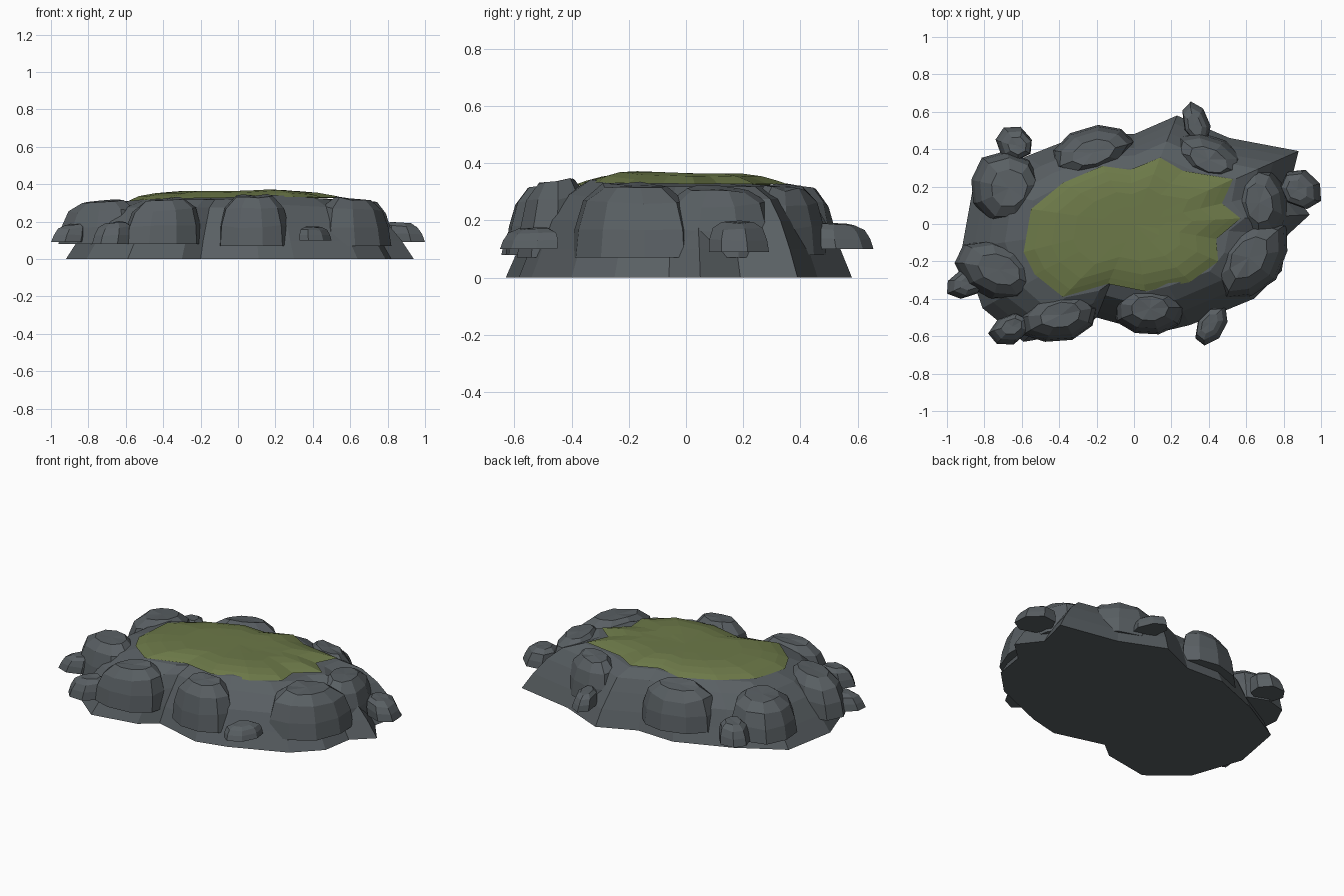
import bpy, bmesh, random
from math import sin, cos, tau, radians, exp, hypot
from mathutils import Vector
from mathutils.bvhtree import BVHTree

if "Cube" in bpy.data.objects:
    bpy.data.objects.remove(bpy.data.objects["Cube"])

random.seed(4)


def material(name, color):
    m = bpy.data.materials.new(name)
    m.diffuse_color = (*color, 1)
    m.use_nodes = True
    m.node_tree.nodes["Principled BSDF"].inputs["Base Color"].default_value = m.diffuse_color
    return m


slate = material("slate", (0.1, 0.115, 0.125))
moss = material("moss", (0.15, 0.19, 0.065))


def loft(name, rings, mat, close_bottom=True):
    """Joins rings of equal length from bottom to top and caps them."""
    bm = bmesh.new()
    loops = [[bm.verts.new(p) for p in ring] for ring in rings]
    n = len(loops[0])
    for a, b in zip(loops, loops[1:]):
        for i in range(n):
            j = (i + 1) % n
            bm.faces.new((a[i], a[j], b[j], b[i]))
    # fan cap on top, single face below
    mid = sum((v.co for v in loops[-1]), Vector()) / n
    c = bm.verts.new(mid)
    for i in range(n):
        bm.faces.new((loops[-1][i], loops[-1][(i + 1) % n], c))
    if close_bottom:
        bm.faces.new(loops[0][::-1])
    bm.normal_update()
    tree = BVHTree.FromBMesh(bm)
    me = bpy.data.meshes.new(name)
    bm.to_mesh(me)
    bm.free()
    me.materials.append(mat)
    ob = bpy.data.objects.new(name, me)
    bpy.context.collection.objects.link(ob)
    return tree


# stone mound: the ground outline shrinks and rises ring by ring
outline = [(.94, .05), (.83, .19), (.88, .39), (.51, .46), (.23, .58), (0, .48),
           (-.25, .49), (-.58, .36), (-.86, .2), (-.92, -.13), (-.81, -.45),
           (-.59, -.63), (-.30, -.58), (-.2, -.5), (.11, -.585), (.3, -.54),
           (.64, -.40), (.79, -.25), (.82, -.06)]


def bump(x, y):
    return .035 * exp(-((x - .25) ** 2 + (y + .28) ** 2) / .02)


steps = [(1, 0), (.93, .1), (.85, .2), (.75, .275), (.62, .318), (.3, .33)]
rings = []
for f, z in steps:
    ring = []
    for x, y in outline:
        k = f * (random.uniform(.98, 1.02) if .1 < z else 1)
        ring.append((x * k, y * k, z + (bump(x * k, y * k) if z > .25 else 0)))
    rings.append(ring)
mound = loft("stone_mound", rings, slate)


# moss cover: its edge lies on the mound, its middle is a low plateau
edge = [(-.59, -.15), (-.53, -.27), (-.38, -.39), (-.14, -.32), (.06, -.36), (.3, -.31),
        (.45, -.2), (.44, -.08), (.57, .03), (.47, .11), (.53, .24), (.26, .285),
        (.14, .355), (-.02, .29), (-.17, .31), (-.38, .22), (-.55, .08)]


def ground(x, y):
    return mound.ray_cast(Vector((x, y, 2)), Vector((0, 0, -1)))[0].z


rings = []
for f, lift in ((1, .008), (.9, .018), (.75, .03), (.55, .035), (.3, .034)):
    rings.append([(x * f, y * f, min(ground(x * f, y * f) + lift, .372)) for x, y in edge])
loft("moss_cover", rings, moss, False)


# boulders: faceted domes with flat bottoms, fitted to their plan extents
def boulder(name, x0, x1, y0, y1, z0, z1, aspect=1, turn=0, n=9):
    a = radians(turn)
    jit = [random.uniform(.95, 1.05) for _ in range(n)]
    off = random.uniform(-.2, .2)
    pts = []
    for i in range(n):
        t = tau * (i + off) / n
        u, v = cos(t) * jit[i] * aspect, sin(t) * jit[i]
        pts.append((u * cos(a) - v * sin(a), u * sin(a) + v * cos(a)))
    lo = [min(p[k] for p in pts) for k in (0, 1)]
    hi = [max(p[k] for p in pts) for k in (0, 1)]
    unit = [((p[0] - lo[0]) / (hi[0] - lo[0]) - .5,
             (p[1] - lo[1]) / (hi[1] - lo[1]) - .5) for p in pts]
    cx, cy, h = (x0 + x1) / 2, (y0 + y1) / 2, z1 - z0
    d = hypot(cx, cy)
    rings = []
    for f, z in ((1, 0), (.96, .4), (.83, .76), (.52, .96)):
        # upper rings lean inward and dip on the outer side
        s = 1 - .03 * z
        ring = []
        for u, v in unit:
            out = (u * cx + v * cy) / d
            ring.append((cx * s + u * (x1 - x0) * f, cy * s + v * (y1 - y0) * f,
                         z0 + h * (z - .16 * out * z * f
                                   + (random.uniform(-.03, .03) if z else 0))))
        rings.append(ring)
    loft(name, rings, slate)


large = [(-.87, -.50, .01, .39, .08, .315, 1, 0), (-.44, 0, .26, .53, .07, .325, 1.9, 15),
         (.22, .60, .22, .49, .08, .325, 1.7, -30), (.55, .83, -.09, .32, .07, .32, 1.4, 100),
         (.44, .82, -.40, .03, .07, .33, 1.5, 45), (-.1, .28, -.59, -.34, .07, .345, 1.6, 0),
         (-.61, -.2, -.63, -.37, .08, .325, 1.7, 12), (-.96, -.53, -.41, -.09, .08, .315, 1.5, -22)]
small = [(-.74, -.55, .34, .52, .09, .21, 1.1, -30), (.26, .41, .44, .655, .1, .19, 1.7, 110),
         (.79, 1, .08, .29, .09, .2, 1.3, -30), (.33, .50, -.65, -.45, .1, .175, 1.7, 55),
         (-.78, -.57, -.645, -.48, .08, .2, 1.5, 20), (-1, -.80, -.40, -.25, .09, .19, 1.4, 15)]
for i, r in enumerate(large):
    boulder(f"boulder_{i + 1}", *r)
for i, r in enumerate(small):
    boulder(f"small_stone_{i + 1}", *r, n=7)
